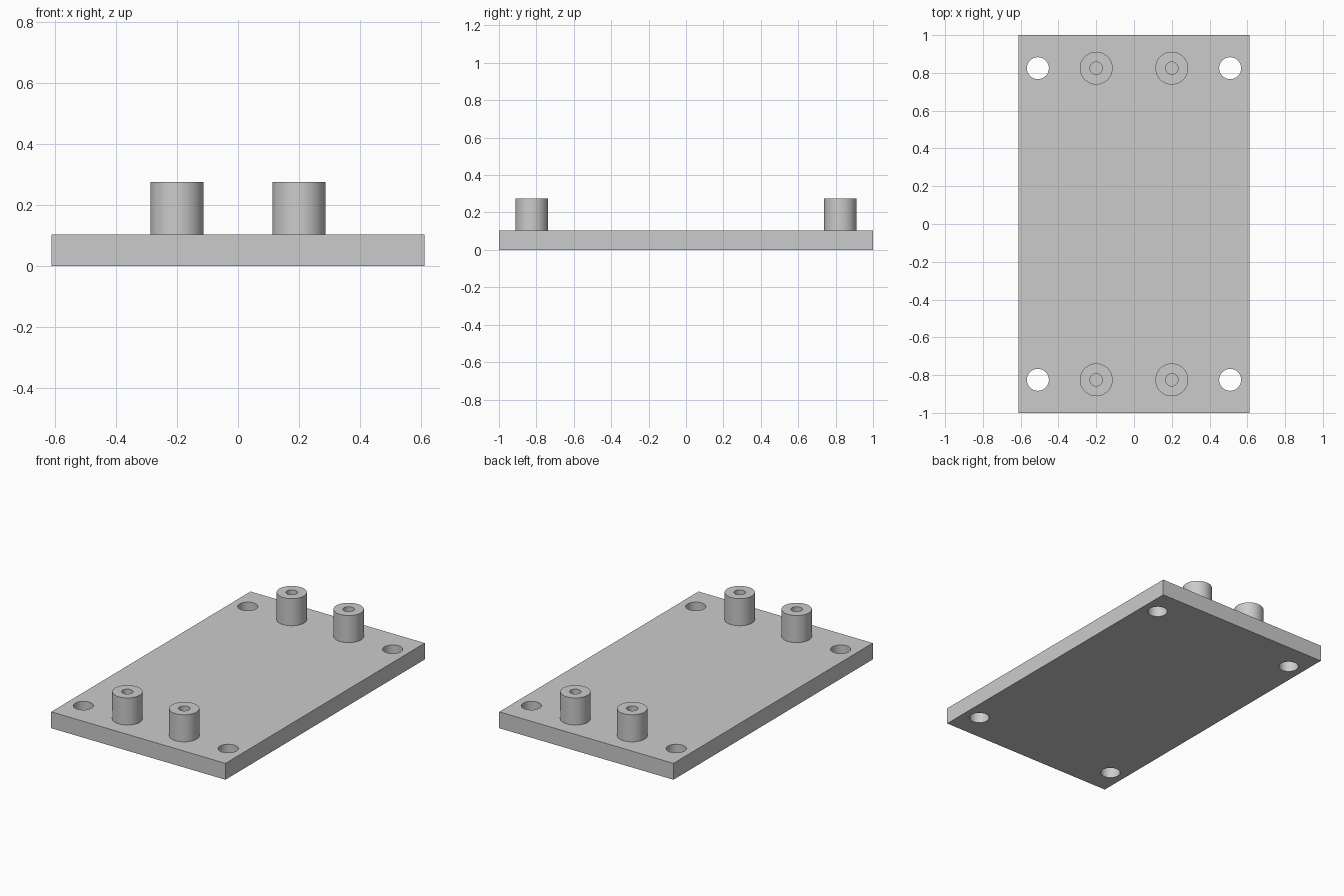
import bpy
import bmesh
from math import cos, sin, tau, radians
from mathutils import Matrix

WIDTH, LENGTH, THICK = 1.224, 2.0, 0.104
POST_TOP = 0.276
POST_R, PILOT_R, HOLE_R = 0.087, 0.033, 0.058
POST_X, HOLE_X, ROW_Y = 0.2, 0.509, 0.825
SEGMENTS = 64

if "Cube" in bpy.data.objects:
    bpy.data.objects.remove(bpy.data.objects["Cube"], do_unlink=True)

grey = bpy.data.materials.new("plain grey")
grey.use_nodes = True
colour = (0.6, 0.6, 0.6, 1)
grey.diffuse_color = colour
grey.node_tree.nodes["Principled BSDF"].inputs["Base Color"].default_value = colour


def make_object(name, bm):
    bmesh.ops.recalc_face_normals(bm, faces=bm.faces)
    mesh = bpy.data.meshes.new(name)
    bm.to_mesh(mesh)
    bm.free()
    mesh.materials.append(grey)
    obj = bpy.data.objects.new(name, mesh)
    bpy.context.collection.objects.link(obj)
    return obj


def smooth(obj):
    bpy.ops.object.select_all(action="DESELECT")
    obj.select_set(True)
    bpy.context.view_layer.objects.active = obj
    bpy.ops.object.shade_smooth_by_angle(angle=radians(30))


def corners(x):
    return [(sx * x, sy * ROW_Y) for sx in (-1, 1) for sy in (-1, 1)]


# Base plate
bm = bmesh.new()
bmesh.ops.create_cube(bm, size=1, matrix=Matrix.Translation((0, 0, THICK / 2))
                      @ Matrix.Diagonal((WIDTH, LENGTH, THICK, 1)))
plate = make_object("base_plate", bm)

# Corner screw holes, cut right through
bm = bmesh.new()
for x, y in corners(HOLE_X):
    bmesh.ops.create_cone(bm, cap_ends=True, segments=SEGMENTS, radius1=HOLE_R,
                          radius2=HOLE_R, depth=THICK * 3,
                          matrix=Matrix.Translation((x, y, THICK / 2)))
cutter = make_object("hole_cutter", bm)
cutter.hide_render = True

cut = plate.modifiers.new("screw_holes", "BOOLEAN")
cut.operation = "DIFFERENCE"
cut.solver = "EXACT"
cut.object = cutter
bpy.ops.object.select_all(action="DESELECT")
plate.select_set(True)
bpy.context.view_layer.objects.active = plate
bpy.ops.object.modifier_apply(modifier=cut.name)
bpy.data.objects.remove(cutter, do_unlink=True)
smooth(plate)

# Standoff posts: tubes with a pilot hole down to the plate
profile = [(POST_R, THICK), (POST_R, POST_TOP), (PILOT_R, POST_TOP), (PILOT_R, THICK)]
for x, y in corners(POST_X):
    bm = bmesh.new()
    rings = [[bm.verts.new((x + r * cos(tau * i / SEGMENTS),
                            y + r * sin(tau * i / SEGMENTS), z))
              for i in range(SEGMENTS)] for r, z in profile]
    for a, b in zip(rings, rings[1:] + rings[:1]):
        for i in range(SEGMENTS):
            j = (i + 1) % SEGMENTS
            bm.faces.new((a[i], a[j], b[j], b[i]))
    side = "left" if x > 0 else "right"
    end = "back" if y > 0 else "front"
    smooth(make_object(f"{end}_{side}_standoff", bm))
